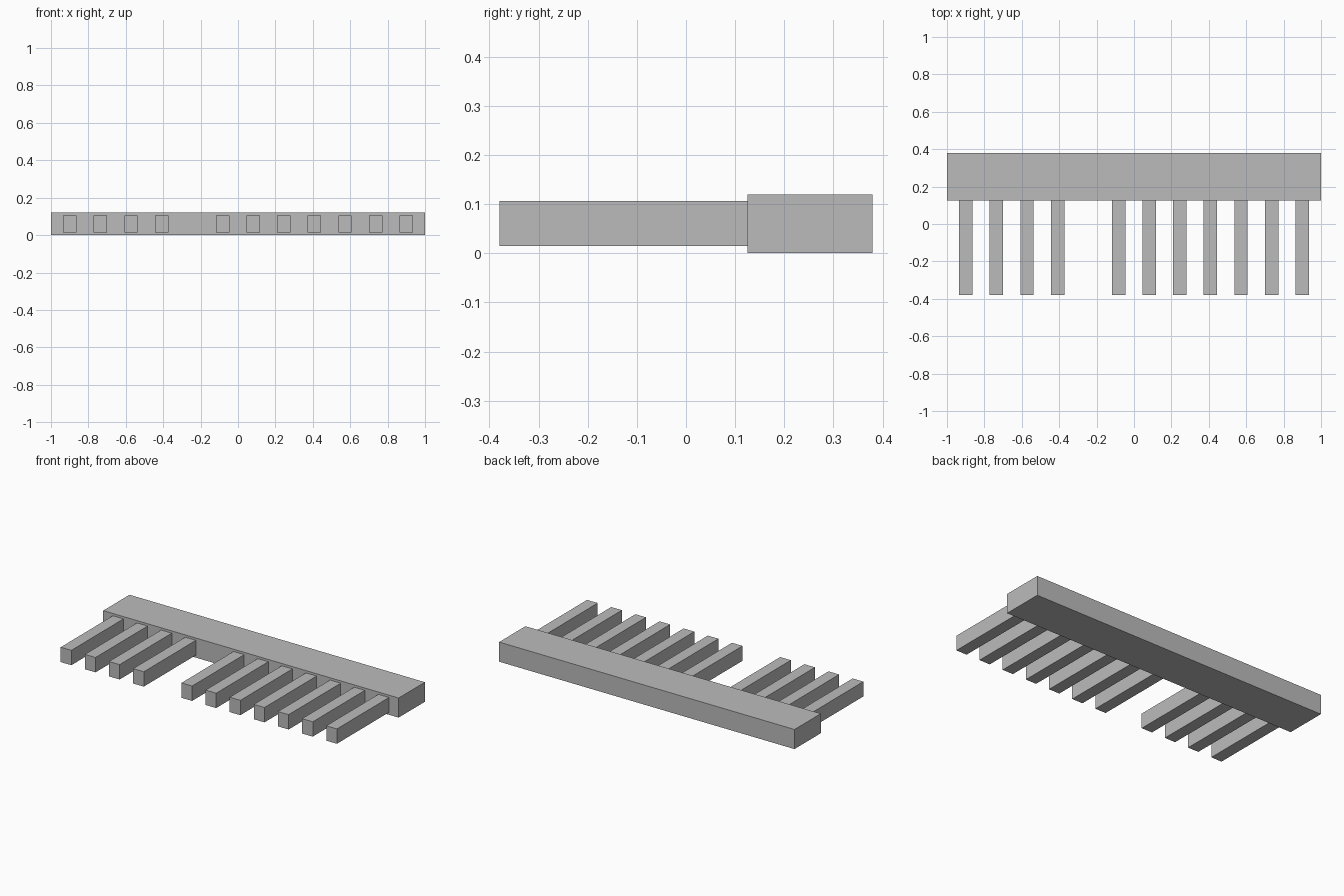
import bpy

if "Cube" in bpy.data.objects:
    bpy.data.objects.remove(bpy.data.objects["Cube"])

grey = bpy.data.materials.new("plain grey")
grey.diffuse_color = (0.5, 0.5, 0.5, 1)
grey.use_nodes = True
grey.node_tree.nodes["Principled BSDF"].inputs["Base Color"].default_value = grey.diffuse_color


def box(name, lo, hi):
    """Axis-aligned box between two corners."""
    centre = [(a + b) / 2 for a, b in zip(lo, hi)]
    bpy.ops.mesh.primitive_cube_add(size=1, location=centre)
    ob = bpy.context.object
    ob.name = name
    ob.scale = [b - a for a, b in zip(lo, hi)]
    bpy.ops.object.transform_apply(location=False, rotation=False, scale=True)
    ob.data.materials.append(grey)
    return ob


# Spine along the back
box("spine", (-1, 0.125, 0), (1, 0.379, 0.12))

# Evenly spaced teeth, with one missing
TEETH, MISSING, HALF = 12, 4, 0.036
for i in range(TEETH):
    if i == MISSING:
        continue
    x = -0.899 + i * 1.798 / (TEETH - 1)
    box(f"tooth_{i + 1}", (x - HALF, -0.379, 0.015), (x + HALF, 0.125, 0.106))
